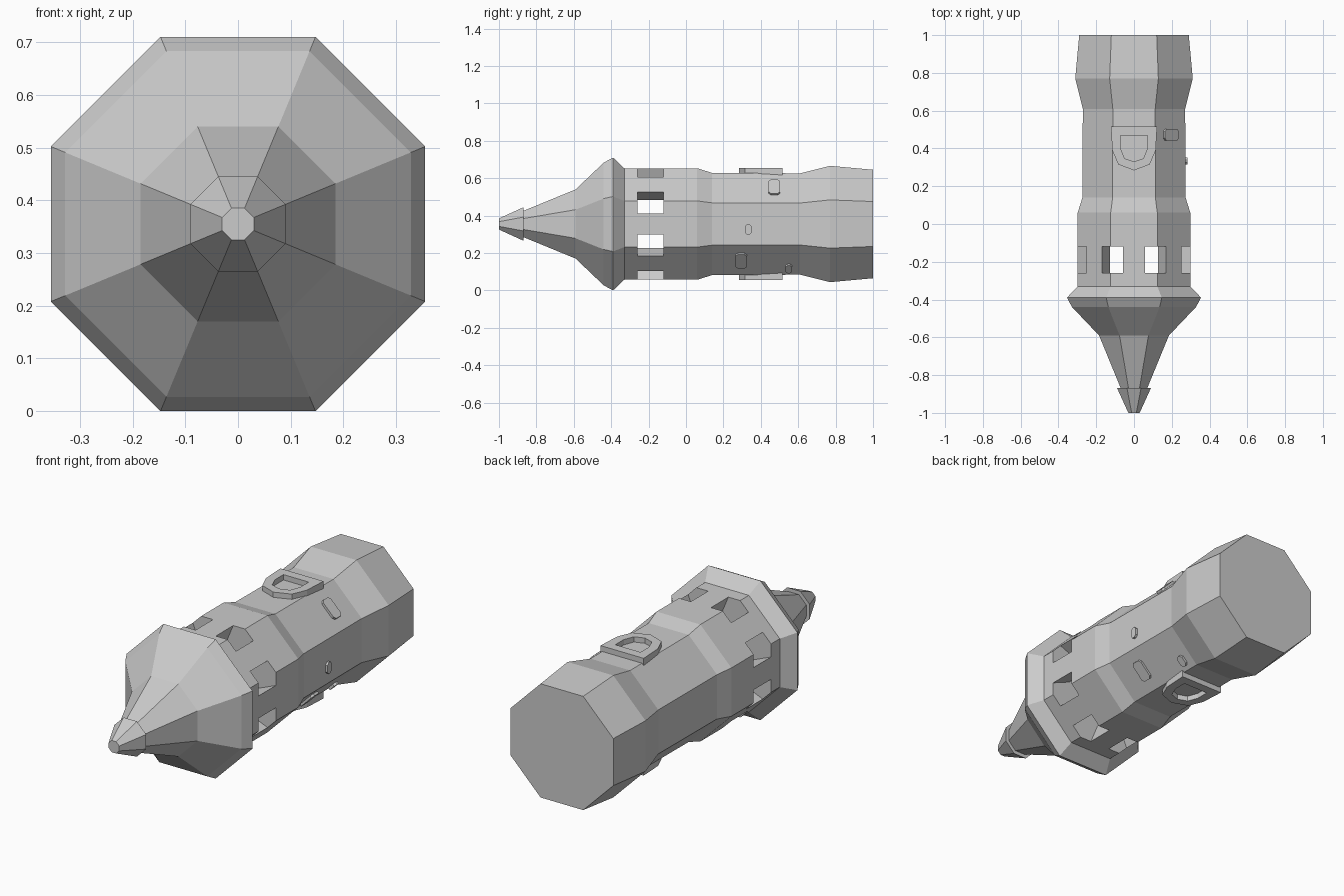
import bpy, bmesh, math
from mathutils import Matrix, Vector

if "Cube" in bpy.data.objects:
    bpy.data.objects.remove(bpy.data.objects["Cube"])

CZ = 0.355                       # height of the tower's long axis
T = math.tan(math.pi / 8)

stone = bpy.data.materials.new("grey_stone")
stone.diffuse_color = (0.6, 0.6, 0.6, 1)
stone.use_nodes = True
stone.node_tree.nodes["Principled BSDF"].inputs["Base Color"].default_value = stone.diffuse_color


def finish(name, bm):
    bmesh.ops.recalc_face_normals(bm, faces=bm.faces)
    me = bpy.data.meshes.new(name)
    bm.to_mesh(me)
    bm.free()
    me.materials.append(stone)
    ob = bpy.data.objects.new(name, me)
    bpy.context.collection.objects.link(ob)
    return ob


def octagon_loft(name, profile):
    """Capped octagonal solid from (y, apothem) pairs, flats up and sideways."""
    bm = bmesh.new()
    rings = []
    for y, a in profile:
        r = a / math.cos(math.pi / 8)
        rings.append([bm.verts.new((r * math.cos(t), y, CZ + r * math.sin(t)))
                      for t in [math.pi / 8 + k * math.pi / 4 for k in range(8)]])
    for p, q in zip(rings, rings[1:]):
        for k in range(8):
            bm.faces.new((p[k], p[(k + 1) % 8], q[(k + 1) % 8], q[k]))
    bm.faces.new(rings[0])
    bm.faces.new(rings[-1])
    return finish(name, bm)


def side_frame(angle):
    """Local (along face, along tower, outward) to world, angle 90 = top."""
    a = math.radians(angle)
    out = Vector((math.cos(a), 0, math.sin(a)))
    along = Vector((0, 1, 0))
    tan = along.cross(out)
    m = Matrix((tan, along, out)).transposed().to_4x4()
    m.translation = (0, 0, CZ)
    return m


def plate(name, angle, pts, low, high, hole=None):
    """Polygon plate on one tower side, optionally a frame around a hole."""
    bm = bmesh.new()
    loops = [pts] + ([hole] if hole else [])
    vs = [[[bm.verts.new((x, y, h)) for x, y in lp] for h in (low, high)] for lp in loops]
    n = len(pts)
    for lo, hi in vs:
        for i in range(n):
            j = (i + 1) % n
            bm.faces.new((lo[i], lo[j], hi[j], hi[i]))
    for lvl in (0, 1):
        if hole:
            a, b = vs[0][lvl], vs[1][lvl]
            for i in range(n):
                j = (i + 1) % n
                bm.faces.new((a[i], a[j], b[j], b[i]))
        else:
            bm.faces.new(vs[0][lvl])
    bm.transform(side_frame(angle))
    return finish(name, bm)


# Main shaft, from crenel floor to the flared base
octagon_loft("tower_shaft", [(-0.12, 0.298), (0.06, 0.298), (0.14, 0.273),
                             (0.61, 0.271), (0.77, 0.311), (1.0, 0.29)])

# Roof with flared eave, and the spire cap
octagon_loft("roof", [(-0.26, 0.298), (-0.33, 0.298), (-0.39, 0.355), (-0.44, 0.328),
                      (-0.59, 0.185), (-0.87, 0.07)])
octagon_loft("spire_cap", [(-0.868, 0.09), (-1.0, 0.03)])

# Wedge-shaped pillars leaving an opening at every corner
for k in range(8):
    bm = bmesh.new()
    out_w, out_r, in_r = 0.057, 0.298, 0.195
    in_w = out_w - (out_r - in_r) * T
    sec = [(-out_w, out_r), (out_w, out_r), (in_w, in_r), (-in_w, in_r)]
    base = bm.faces.new([bm.verts.new((x, -0.26, z)) for x, z in sec])
    ext = bmesh.ops.extrude_face_region(bm, geom=[base], use_keep_orig=True)
    bmesh.ops.translate(bm, vec=(0, 0.14, 0),
                        verts=[g for g in ext["geom"] if isinstance(g, bmesh.types.BMVert)])
    bm.transform(side_frame(k * 45))
    finish(f"pillar_{k + 1}", bm)


# Shield frames on top and underneath
def mirrored(half):
    return half + [(-x, y) for x, y in reversed(half) if x > 0]


outer = mirrored([(0, 0.284), (0.083, 0.315), (0.115, 0.39), (0.122, 0.515)])
inner = mirrored([(0, 0.33), (0.05, 0.347), (0.071, 0.40), (0.071, 0.468)])
for name, ang in (("shield_top", 90), ("shield_bottom", 270)):
    plate(name, ang, outer, 0.262, 0.299, inner)


# Chamfered little windows standing proud of the right-hand faces
def window(name, angle, u, y, w, h):
    c = 0.012
    a, b = h / 2, w / 2
    pts = [(-a, -b + c), (-a + c, -b), (a - c, -b), (a, -b + c),
           (a, b - c), (a - c, b), (-a + c, b), (-a, b - c)]
    plate(name, angle, [(u + px, y + py) for px, py in pts], 0.262, 0.284)


window("window_upper", 45, 0, 0.472, 0.06, 0.105)
window("window_side", 0, 0.03, 0.333, 0.036, 0.058)
window("window_lower", -45, 0, 0.295, 0.06, 0.105)
window("window_small", -45, 0.06, 0.55, 0.036, 0.058)
